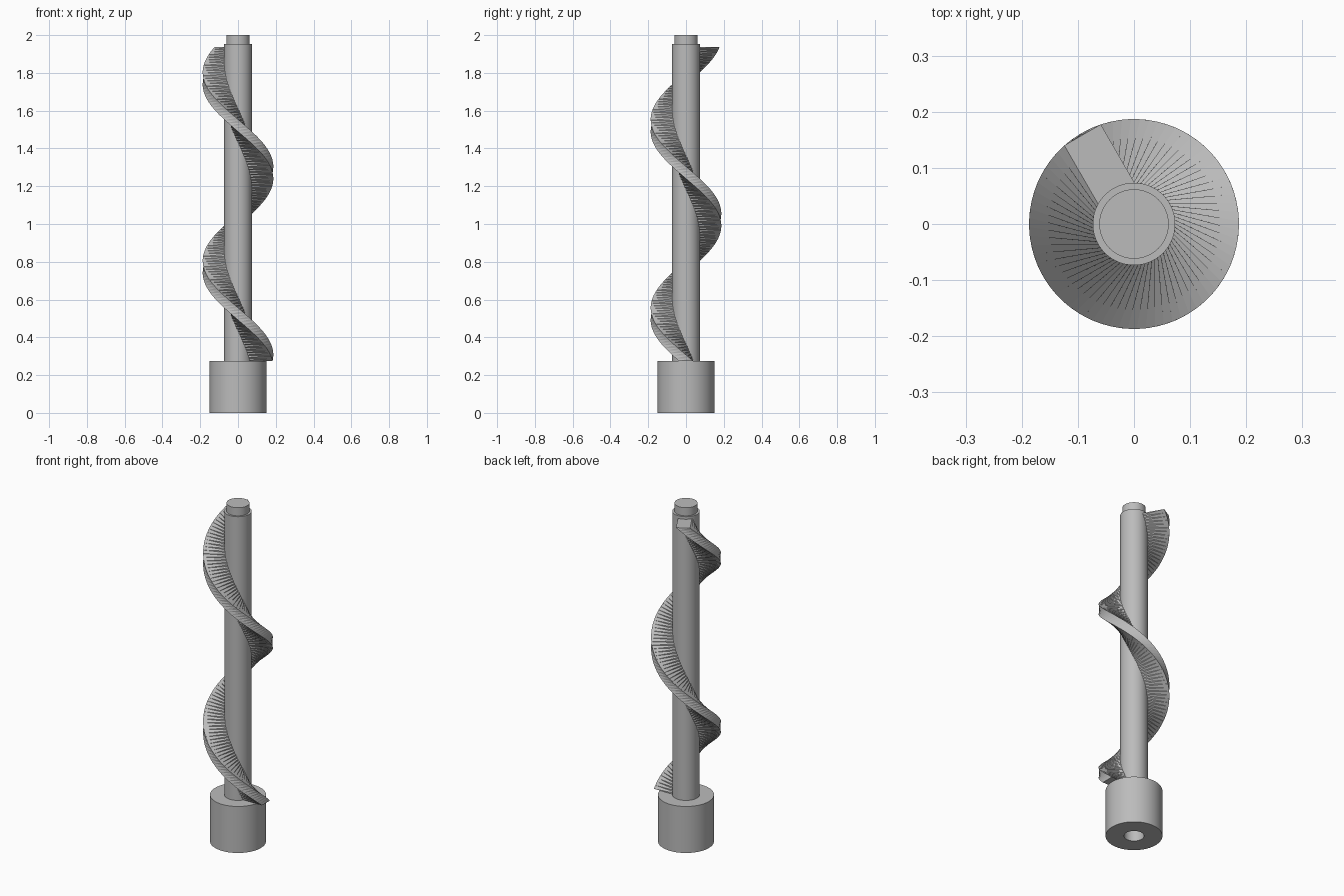
import bpy, bmesh, math
from mathutils import Matrix, Vector

cube = bpy.data.objects.get("Cube")
if cube:
    bpy.data.objects.remove(cube, do_unlink=True)

grey = bpy.data.materials.new("plain_grey")
grey.use_nodes = True
colour = (0.5, 0.5, 0.5, 1)
grey.diffuse_color = colour
grey.node_tree.nodes["Principled BSDF"].inputs["Base Color"].default_value = colour


def finish(name, bm, smooth):
    bmesh.ops.recalc_face_normals(bm, faces=bm.faces)
    mesh = bpy.data.meshes.new(name)
    bm.to_mesh(mesh)
    bm.free()
    mesh.materials.append(grey)
    obj = bpy.data.objects.new(name, mesh)
    bpy.context.collection.objects.link(obj)
    if smooth:
        bpy.ops.object.select_all(action='DESELECT')
        obj.select_set(True)
        bpy.context.view_layer.objects.active = obj
        bpy.ops.object.shade_smooth_by_angle(angle=math.radians(30))
    return obj


def lathe(name, profile, closed=False, steps=96):
    """Turn a (radius, height) profile around the z axis."""
    bm = bmesh.new()
    verts = [bm.verts.new((r, 0, z)) for r, z in profile]
    pairs = list(zip(verts, verts[1:]))
    if closed:
        pairs.append((verts[-1], verts[0]))
    edges = [bm.edges.new(p) for p in pairs]
    bmesh.ops.spin(bm, geom=verts + edges, cent=(0, 0, 0), axis=(0, 0, 1),
                   angle=math.tau, steps=steps, use_duplicate=False)
    bmesh.ops.remove_doubles(bm, verts=bm.verts, dist=1e-5)
    return finish(name, bm, True)


HUB_TOP, FLIGHT_TOP = 0.275, 1.937

# Hub with the drive socket in its underside
lathe("hub", [(0.053, 0), (0.15, 0), (0.15, HUB_TOP), (0.053, HUB_TOP)], closed=True)

# Shaft with the narrower end spigot
lathe("shaft", [(0, HUB_TOP - 0.002), (0.0735, HUB_TOP - 0.002), (0.0735, 1.952),
                (0.0618, 1.952), (0.0618, 2), (0, 2)])

# Screw flight: a flat bar twisted as it rises
bm = bmesh.new()
LENGTH, HALF, SLICES, TWIST = 0.1832, 0.0375, 120, math.radians(-600)
section = [(0, -HALF), (LENGTH, -HALF), (LENGTH, HALF), (0, HALF)]
rings = []
for i in range(SLICES + 1):
    t = i / SLICES
    turn = Matrix.Rotation(TWIST * t, 3, 'Z')
    z = HUB_TOP + (FLIGHT_TOP - HUB_TOP) * t
    rings.append([bm.verts.new(turn @ Vector((x, y, 0)) + Vector((0, 0, z)))
                  for x, y in section])
sides = []
for low, high in zip(rings, rings[1:]):
    for k in range(4):
        n = (k + 1) % 4
        sides.append(bm.faces.new((low[k], low[n], high[n], high[k])))
bm.faces.new(rings[0])
bm.faces.new(rings[-1])
bmesh.ops.triangulate(bm, faces=sides, quad_method='SHORT_EDGE')
finish("screw_flight", bm, False)
